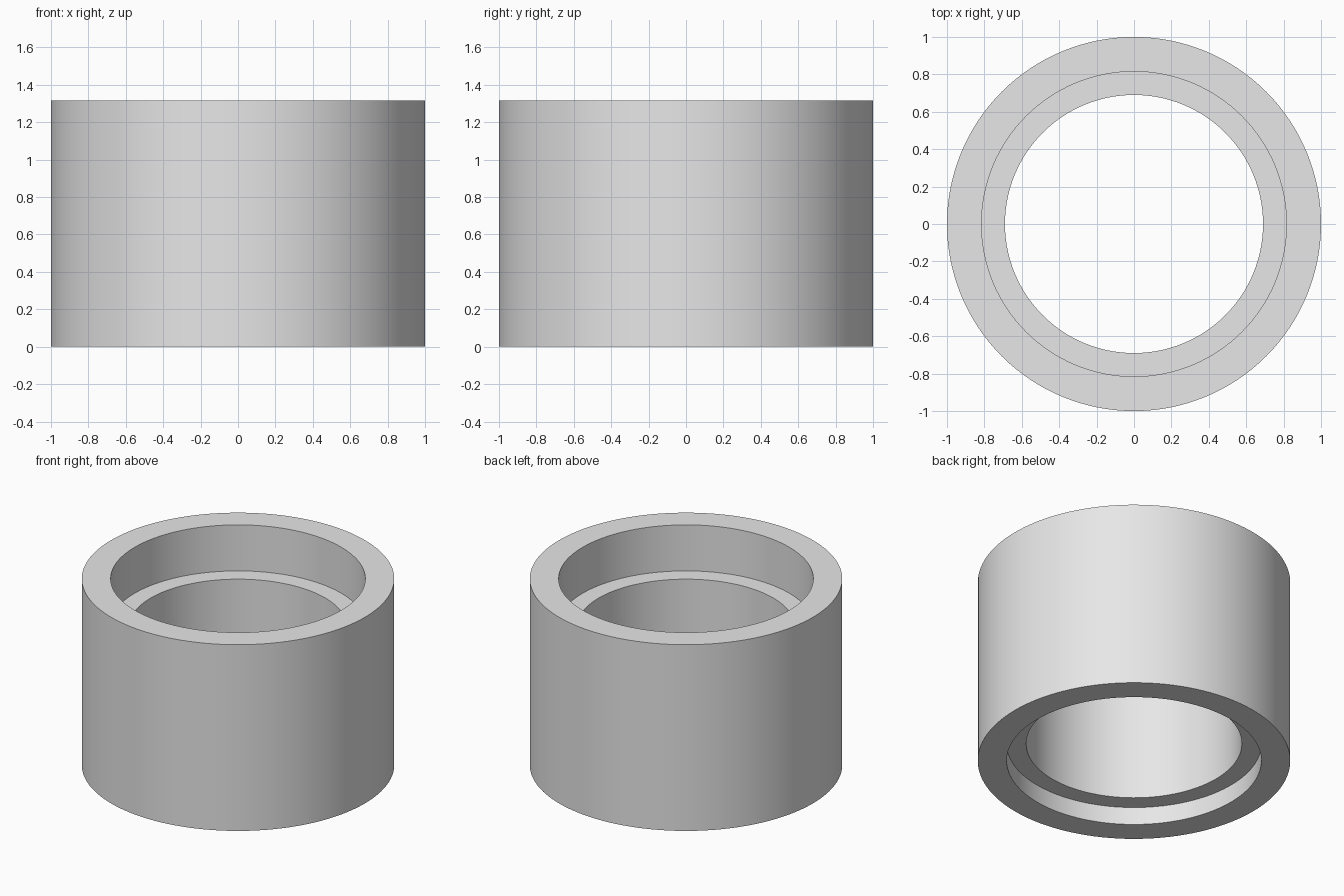
import bpy, bmesh
from math import tau, radians
from mathutils import Vector

cube = bpy.data.objects.get("Cube")
if cube:
    bpy.data.objects.remove(cube, do_unlink=True)

HEIGHT = 1.315
OUTER, COUNTERBORE, BORE = 1.0, 0.815, 0.69
TOP_DEPTH, BOTTOM_DEPTH = 0.325, 0.125
SEGMENTS = 128

# Plain grey finish
grey = bpy.data.materials.new("plain_grey")
grey.use_nodes = True
colour = (0.8, 0.8, 0.8, 1)
grey.diffuse_color = colour
grey.node_tree.nodes["Principled BSDF"].inputs["Base Color"].default_value = colour

# Wall cross-section: a thick ring with a recess at each end
profile = [
    (OUTER, 0), (OUTER, HEIGHT),
    (COUNTERBORE, HEIGHT), (COUNTERBORE, HEIGHT - TOP_DEPTH),
    (BORE, HEIGHT - TOP_DEPTH), (BORE, BOTTOM_DEPTH),
    (COUNTERBORE, BOTTOM_DEPTH), (COUNTERBORE, 0),
]

# Revolve the cross-section around the vertical axis
bm = bmesh.new()
verts = [bm.verts.new((r, 0, z)) for r, z in profile]
edges = [bm.edges.new((a, b)) for a, b in zip(verts, verts[1:] + verts[:1])]
bmesh.ops.spin(bm, geom=verts + edges, cent=Vector(), axis=Vector((0, 0, 1)),
               angle=tau, steps=SEGMENTS, use_duplicate=False)
bmesh.ops.remove_doubles(bm, verts=bm.verts, dist=0.0001)
bmesh.ops.recalc_face_normals(bm, faces=bm.faces)

mesh = bpy.data.meshes.new("stepped_sleeve")
bm.to_mesh(mesh)
bm.free()
mesh.materials.append(grey)
sleeve = bpy.data.objects.new("stepped_sleeve", mesh)
bpy.context.collection.objects.link(sleeve)

# Smooth walls with crisp rims
bpy.ops.object.select_all(action="DESELECT")
sleeve.select_set(True)
bpy.context.view_layer.objects.active = sleeve
bpy.ops.object.shade_smooth_by_angle(angle=radians(30))
